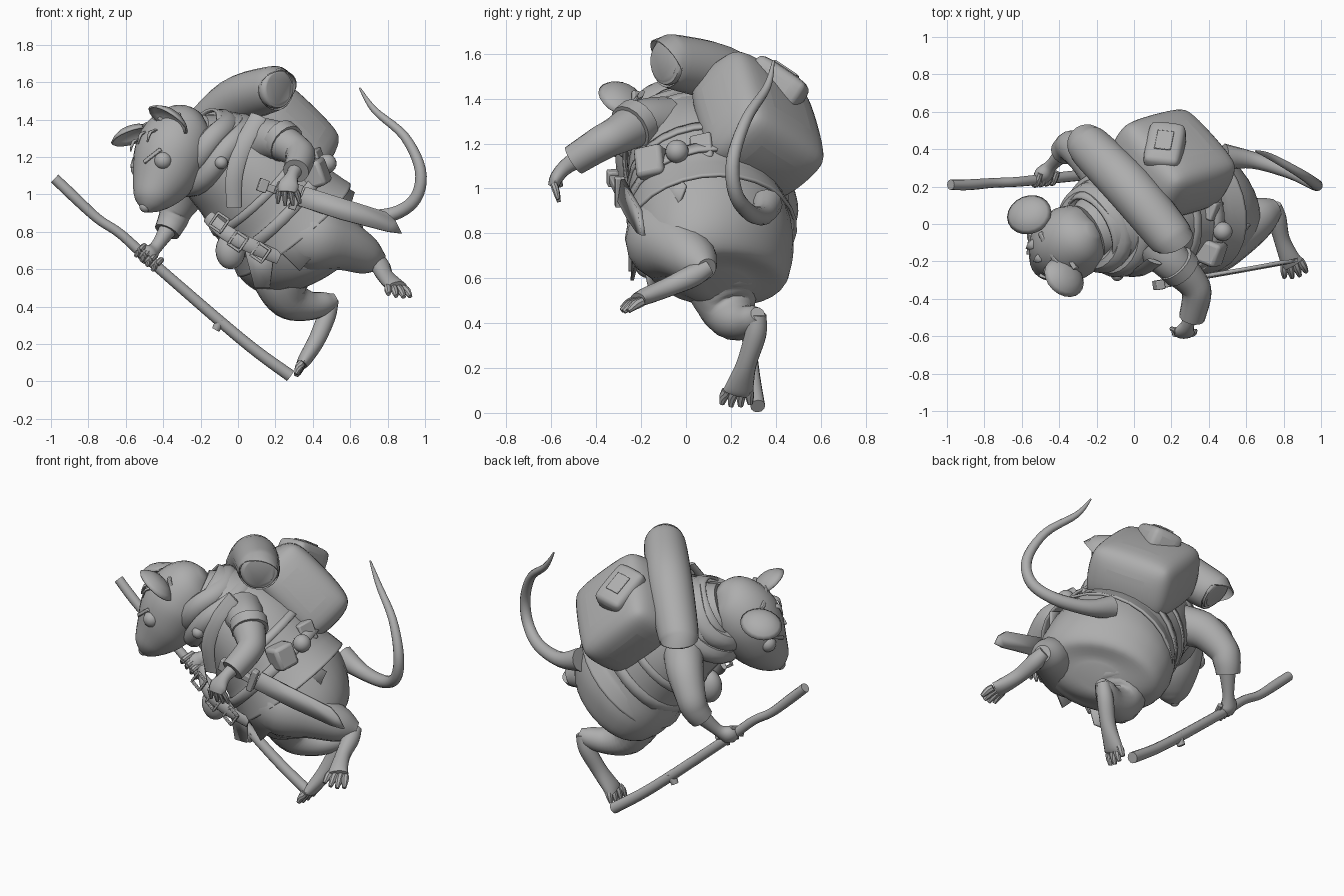
import bpy, bmesh, math
from mathutils import Vector as V, Matrix

if "Cube" in bpy.data.objects:
    bpy.data.objects.remove(bpy.data.objects["Cube"])

grey = bpy.data.materials.new("plain_grey")
grey.diffuse_color = (0.42, 0.42, 0.42, 1)
grey.use_nodes = True
grey.node_tree.nodes["Principled BSDF"].inputs["Base Color"].default_value = grey.diffuse_color

# Body frame: left side, back normal, neck-to-tail direction
L = V((-0.60, 0.67, -0.43)).normalized()
D = V((0.69, 0.21, -0.69)).normalized()
N = D.cross(L).normalized()
D = L.cross(N).normalized()


def add(name, bm):
    bmesh.ops.recalc_face_normals(bm, faces=bm.faces)
    me = bpy.data.meshes.new(name)
    bm.to_mesh(me)
    bm.free()
    me.materials.append(grey)
    ob = bpy.data.objects.new(name, me)
    bpy.context.collection.objects.link(ob)
    return ob


def frame(center, x, y):
    """Matrix with axes x, y and their cross product."""
    x = V(x).normalized()
    y = V(y)
    y = (y - x * y.dot(x)).normalized()
    m = Matrix((x, y, x.cross(y))).transposed().to_4x4()
    m.translation = V(center)
    return m


def spline(keys, steps):
    """Catmull-Rom through keys of (x, y, z, ra, rb)."""
    k = [keys[0]] + keys + [keys[-1]]
    out = []
    for i in range(1, len(k) - 2):
        for s in range(steps):
            t = s / steps
            out.append([0.5 * (2 * b + (c - a) * t + (2 * a - 5 * b + 4 * c - d) * t * t
                               + (3 * b - a - 3 * c + d) * t ** 3)
                        for a, b, c, d in zip(*k[i - 1:i + 3])])
    return out + [list(keys[-1])]


def tube(name, keys, side=(0, 1, 0), sides=16, steps=5, cap=True):
    """Loft of ellipses: first radius lies along side, second across it."""
    keys = [tuple(k) if len(k) == 5 else tuple(k) + (k[3],) for k in keys]
    rows = spline(keys, steps)
    bm = bmesh.new()
    rings = []
    for i, r in enumerate(rows):
        t = V(rows[min(i + 1, len(rows) - 1)][:3]) - V(rows[max(i - 1, 0)][:3])
        m = frame(r[:3], t, side)
        rings.append([bm.verts.new(m @ V((0, max(r[3], .002) * math.cos(a), max(r[4], .002) * math.sin(a))))
                      for a in (2 * math.pi * j / sides for j in range(sides))])
    for p, q in zip(rings, rings[1:]):
        for j in range(sides):
            bm.faces.new((p[j], p[j - 1], q[j - 1], q[j]))
    if cap:
        bm.faces.new(rings[0])
        bm.faces.new(rings[-1])
    return add(name, bm)


def ball(name, center, r, x=(1, 0, 0), y=(0, 1, 0)):
    bm = bmesh.new()
    r = r if isinstance(r, tuple) else (r, r, r)
    bmesh.ops.create_uvsphere(bm, u_segments=20, v_segments=12, radius=1,
                              matrix=frame(center, x, y) @ Matrix.Diagonal((*r, 1)))
    return add(name, bm)


def box(name, center, half, x=L, y=N, bevel=0.01, soft=0):
    bm = bmesh.new()
    bmesh.ops.create_cube(bm, size=2, matrix=frame(center, x, y) @ Matrix.Diagonal((*half, 1)))
    ob = add(name, bm)
    b = ob.modifiers.new("Bevel", 'BEVEL')
    b.width = bevel
    b.segments = 2
    if soft:
        s = ob.modifiers.new("Soft", 'SUBSURF')
        s.levels = s.render_levels = soft
    return ob


def plate(name, points, thick):
    """Flat panel with thickness."""
    bm = bmesh.new()
    bm.faces.new([bm.verts.new(p) for p in points])
    ob = add(name, bm)
    s = ob.modifiers.new("Solid", 'SOLIDIFY')
    s.thickness = thick
    s.offset = 0
    return ob


def digits(name, base, direction, side, length, spread, r, count=4):
    """Fan of fingers or toes."""
    base, d, s = V(base), V(direction).normalized(), V(side).normalized()
    for i in range(count):
        f = i / (count - 1) * 2 - 1
        a = base + s * f * spread
        e = a + (d + s * f * 0.2) * length * (1 - 0.2 * abs(f))
        m = (a + e) / 2 + V((0, 0, 0.006))
        tube(f"{name}_{i + 1}", [(*a, r), (*m, r), (*e, r * 0.55)], (0.3, 0.5, 1), 8, 3)


# Torso and rump, flattened underneath
tube("body", [(-.25, -.05, 1.28, .16), (-.1, .02, 1.2, .24), (.05, .06, 1.1, .31, .28),
              (.22, .1, .9, .365, .33), (.32, .135, .74, .39, .32), (.385, .165, .63, .36, .26),
              (.41, .175, .585, .28, .18), (.42, .18, .57, .12, .08)], L, 28)
# Jacket with flared hem
jacket = tube("jacket", [(-.24, -.04, 1.3, .2, .19), (-.1, .02, 1.2, .28, .26), (.05, .06, 1.09, .335, .31),
                         (.18, .09, .95, .36, .33), (.24, .1, .88, .38, .345), (.3, .115, .81, .41, .365)],
              L, 28, cap=False)
jacket.modifiers.new("Cloth", 'SOLIDIFY').thickness = 0.015
# Belt and chest band
for name, c, r, w in (("belt", V((.2, .09, .93)), .378, .03), ("chest_band", V((.1, .07, 1.04)), .355, .022)):
    a, b = c - D * w, c + D * w
    belt = tube(name, [(*a, r - .01, .92 * r), (*b, r + .004, .92 * r + .01)], L, 28, 2, False)
    belt.modifiers.new("Leather", 'SOLIDIFY').thickness = 0.015
# Scarf folds round the neck
for i, (c, r, t) in enumerate((((-.2, -.02, 1.26), .2, .055), ((-.13, .0, 1.21), .25, .05))):
    bm = bmesh.new()
    m = frame(c, L, N)
    n, k = 28, 10
    vs = [[bm.verts.new(m @ V(((r + t * math.cos(q)) * math.cos(p), (r * .92 + t * math.cos(q)) * math.sin(p),
                               t * 1.2 * math.sin(q) + .015 * math.sin(3 * p))))
           for q in (2 * math.pi * j / k for j in range(k))] for p in (2 * math.pi * s / n for s in range(n))]
    for s in range(n):
        for j in range(k):
            bm.faces.new((vs[s - 1][j - 1], vs[s][j - 1], vs[s][j], vs[s - 1][j]))
    add(f"scarf_fold_{i + 1}", bm)
ball("scarf_clasp", (-.09, -.27, 1.17), .035)
tube("shoulder_strap", [(.11, -.2, 1.42, .045, .012), (.03, -.26, 1.27, .045, .012), (-.02, -.27, 1.1, .045, .012),
                        (-.02, -.24, .93, .04, .012)], (1, 0, .2), 8)

# Head and face
S = V((.48, -.86, .17)).normalized()
tube("head", [(-.21, -.03, 1.42, .04), (-.26, -.06, 1.37, .15), (-.34, -.1, 1.25, .2),
              (-.40, -.15, 1.1, .175), (-.455, -.2, .99, .115), (-.475, -.22, .94, .07),
              (-.485, -.23, .91, .02)], S, 24)
ball("nose", (-.495, -.23, .935), .032)
mid = V((-.38, -.13, 1.17))


def mirrored(p, flip):
    d = V(p) - mid
    return mid + (d - S * 2 * d.dot(S) if flip else d)


for flip, tag in ((False, "right"), (True, "left")):
    ball(f"{tag}_eye", mirrored((-.4, -.29, 1.18), flip), .048)
    a, b = mirrored((-.5, -.27, 1.17), flip), mirrored((-.41, -.3, 1.24), flip)
    box(f"{tag}_brow", (a + b) / 2, ((b - a).length / 2, .015, .01), b - a, mid - (a + b) / 2, .004)
# Headband plates and forehead tufts
for i, p in enumerate(((-.33, -.2, 1.4), (-.42, -.17, 1.385), (-.47, -.08, 1.36))):
    box(f"headband_{i + 1}", p, (.045, .03, .012), S, V(p) - V((-.34, -.1, 1.25)), .005)
for i, p in enumerate(((-.44, -.23, 1.34), (-.49, -.17, 1.33), (-.53, -.1, 1.29))):
    tube(f"tuft_{i + 1}", [(*p, .025, .01), (*(V(p) + V((-.03, -.02, -.01))), .018, .008),
                           (*(V(p) + V((-.045, -.03, -.06))), .004)], S, 6, 3)
# Ears: shallow cups opening down to the front
for tag, c, n in (("right", V((-.365, -.28, 1.41)), V((.55, .38, .8))),
                  ("left", V((-.565, .055, 1.325)), V((-.3, .35, .9)))):
    n.normalize()
    bm = bmesh.new()
    m = frame(c, n, (1, 0, 0))
    rings = [[bm.verts.new(m @ V((h, r * math.cos(a), r * math.sin(a) * .9)))
              for a in (2 * math.pi * j / 20 for j in range(20))]
             for r, h in ((.025, .035), (.07, .026), (.105, .004), (.124, -.016))]
    bm.faces.new(rings[0])
    for p, q in zip(rings, rings[1:]):
        for j in range(20):
            bm.faces.new((p[j - 1], p[j], q[j], q[j - 1]))
    ear = add(f"{tag}_ear", bm)
    ear.modifiers.new("Thick", 'SOLIDIFY').thickness = 0.01
    root = V((-.33, -.15, 1.33)) if tag == "right" else V((-.42, -.02, 1.3))
    tube(f"{tag}_ear_root", [(*root, .05), (*(root * .5 + c * .5), .03)], (0, 0, 1), 10)

# Arms and sleeves
tube("right_sleeve", [(.1, -.1, 1.29, .12), (.2, -.2, 1.29, .105), (.31, -.31, 1.235, .085), (.335, -.38, 1.2, .078),
                      (.31, -.5, 1.125, .07)], (0, 0, 1))
tube("right_cuff", [(.22, -.21, 1.3, .11), (.26, -.25, 1.27, .108)], (0, 0, 1), steps=2)
tube("right_forearm", [(.33, -.42, 1.17, .05), (.29, -.53, 1.1, .035), (.27, -.575, 1.05, .055, .03),
                       (.265, -.59, 1.01, .05, .025)], (1, 0, 0))
digits("right_finger", (.265, -.59, 1.02), (.1, .3, -1), (1, 0, 0), .09, .045, .016)
tube("right_thumb", [(.23, -.57, 1.06, .018), (.2, -.56, 1.01, .012)], (1, 0, 0), 8)
tube("left_sleeve", [(-.12, .2, 1.12, .12), (-.23, .34, 1.05, .108), (-.32, .41, .93, .088), (-.35, .41, .86, .08),
                     (-.38, .385, .8, .07)], (1, 0, 0))
tube("left_hand", [(-.37, .39, .82, .05), (-.44, .315, .715, .034), (-.48, .27, .68, .055, .045),
                   (-.5, .235, .66, .045, .035)], (-.7, 0, .7))
for i in range(4):
    a = V((-.525, .245, .7)) + V((.03, .003, -.025)) * i
    tube(f"left_finger_{i + 1}", [(*(a + V((.025, .025, .025))), .016), (*(a + V((0, -.035, 0))), .017),
                                  (*(a + V((-.022, -.02, -.03))), .012)], (1, 0, 1), 8)

# Legs and feet
tube("right_thigh", [(.34, -.06, .79, .19), (.42, -.08, .77, .19), (.56, -.03, .73, .14), (.69, .05, .67, .1),
                     (.76, .09, .64, .05)], (0, 0, 1))
tube("right_foot", [(.75, .1, .65, .038), (.765, .03, .61, .05), (.79, -.08, .56, .043), (.83, -.18, .52, .053, .038),
                    (.85, -.215, .505, .06, .03)], (1, .3, 0))
digits("right_toe", (.845, -.205, .5), (.2, -.75, -.45), (1, .25, -.1), .1, .045, .021)
tube("left_thigh", [(.25, .17, .66, .2), (.24, .17, .54, .16), (.28, .2, .44, .115), (.38, .25, .405, .08),
                    (.47, .3, .42, .06), (.52, .32, .44, .033)], (0, 1, 0))
tube("left_foot", [(.5, .32, .44, .038), (.475, .31, .35, .048), (.42, .27, .22, .045), (.36, .24, .12, .062, .038),
                   (.34, .23, .09, .067, .03)], (0, 1, 0))
digits("left_toe", (.345, .23, .1), (-.4, -.1, -.85), (.1, 1, 0), .085, .05, .021)
# Tail
tube("tail", [(.48, .36, .93, .07), (.64, .34, .88, .045), (.83, .28, .895, .037), (.95, .22, .98, .033),
              (.975, .21, 1.13, .03), (.89, .27, 1.31, .025), (.73, .36, 1.45, .018), (.65, .39, 1.57, .005)], (0, 1, 0), 12)

# Backpack, pocket and bedroll
P = V((.2, .32, 1.285))
box("backpack", P, (.28, .195, .28), bevel=.12, soft=2)
Q, along, out = V((.165, .405, 1.465)), V((.15, .75, -.5)), V((-.05, .55, .83)).normalized()
box("pack_pocket", Q, (.14, .08, .105), along, out, .045, 1)
box("pocket_flap", Q + out * .08, (.06, .005, .045), along, out, .004)
roll = [(.218, -.1, 1.565), (.208, -.088, 1.565), (.18, -.05, 1.563), (-.02, .19, 1.49),
        (-.225, .4, 1.295), (-.25, .425, 1.265), (-.257, .432, 1.255)]
tube("bedroll", [(*p, r) for p, r in zip(roll, (.085, .107, .122, .13, .118, .1, .08))], N, 24)

# Walking staff with a twig stub
tube("staff", [(-.98, .21, 1.085, .028), (-.88, .21, .99, .029), (-.75, .22, .87, .026), (-.63, .225, .79, .026),
               (-.48, .24, .655, .028), (-.1, .28, .325, .03), (.1, .3, .16, .031), (.28, .32, .03, .033)], (0, 1, 0), 12)
tube("staff_stub", [(-.09, .28, .33, .03), (-.12, .28, .275, .022)], (0, 1, 0), 10)

# Knife at the belt
K = V((.75, .13, -.26)).normalized()
W = V((.3, 0, .95))
g = V((.31, -.295, .985))
box("knife_handle", g - K * .1, (.09, .02, .02), K, W, .006)
box("knife_pommel", g - K * .19, (.025, .035, .025), K, W, .006)
box("knife_guard", g, (.018, .07, .022), K, W, .006)
plate("knife_blade", [(.36, -.28, 1.04), (.6, -.24, .965), (.79, -.205, .905), (.84, -.2, .86), (.875, -.19, .79),
                      (.8, -.21, .8), (.55, -.255, .865), (.32, -.295, .94)], .02)
# Jacket skirt panels
plate("skirt_front", [(.12, -.19, .8), (.33, -.24, .59), (.5, -.19, .78), (.45, -.17, .95), (.25, -.21, .95)], .015)
plate("skirt_side", [(.45, -.14, 1.0), (.58, -.05, .88), (.62, .0, 1.01), (.5, -.05, 1.08)], .015)
plate("skirt_flap", [(.03, -.13, .73), (.09, -.15, .5), (.17, -.15, .5), (.2, -.2, .74)], .015)

# Belt pouches, bottle and buckles
box("side_pouch", (.41, -.15, 1.11), (.065, .065, .07), (.3, .9, .2), (.9, -.3, .3), .02)
box("pouch_flap", (.36, .1, 1.16), (.05, .1, .06), (.3, .9, .2), (.9, -.3, .3), .01)
ball("flask", (.475, -.04, 1.165), .052)
ball("front_pouch", (-.04, -.17, .7), (.08, .07, .1))
for i, (x, z) in enumerate(((-.1, .85), (0, .75), (.12, .69))):
    c = V((x, -.245, z))
    u, w = V((.8, -.1, -.55)).normalized(), V((.55, 0, .8)).normalized()
    for s in (-1, 1):
        box(f"buckle_{i + 1}_bar_{s}", c + w * s * .04, (.04, .008, .007), u, w, .003)
        box(f"buckle_{i + 1}_post_{s}", c + u * s * .035, (.007, .04, .008), u, w, .003)
tube("front_belt", [(-.16, -.14, .88, .035, .015), (-.07, -.22, .8, .04, .015), (.06, -.24, .73, .04, .015),
                    (.22, -.21, .66, .035, .012)], (.5, 0, .8), 8)

# Smooth shading with sharp edges kept
for ob in bpy.data.objects:
    ob.select_set(True)
    bpy.context.view_layer.objects.active = ob
bpy.ops.object.shade_smooth_by_angle(angle=math.radians(40))
